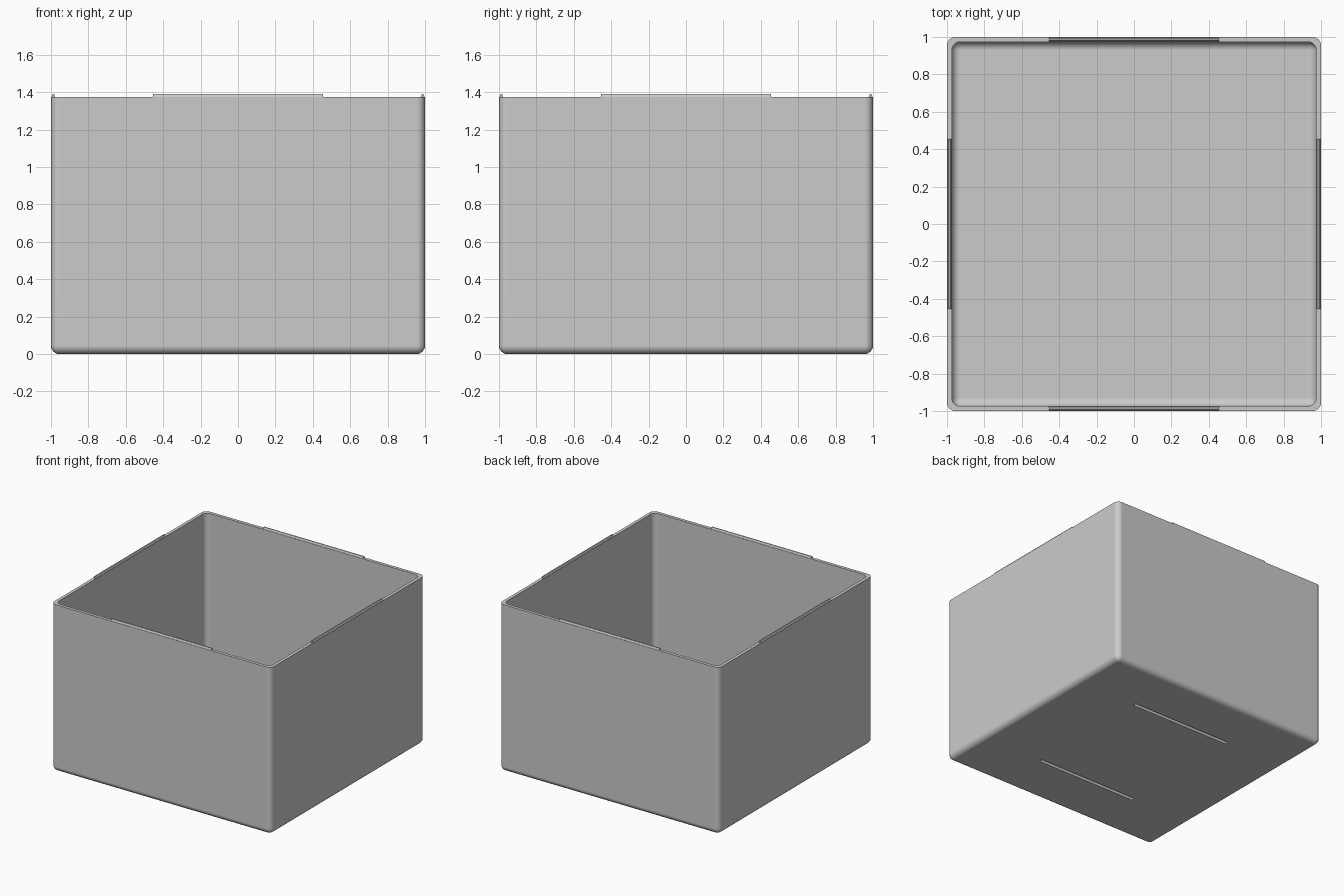
import bpy
import bmesh
from mathutils import Matrix, Vector

RIM = 1.375      # height of the rim
WALL = 0.026     # wall thickness
FLOOR = 0.03     # floor thickness
RIDGE = 0.455    # half length of ridges and grooves

if "Cube" in bpy.data.objects:
    bpy.data.objects.remove(bpy.data.objects["Cube"], do_unlink=True)

grey = bpy.data.materials.new("light grey plastic")
grey.use_nodes = True
grey.diffuse_color = (0.6, 0.6, 0.6, 1)
grey.node_tree.nodes["Principled BSDF"].inputs["Base Color"].default_value = (0.6, 0.6, 0.6, 1)


def add_object(name, bm):
    bmesh.ops.recalc_face_normals(bm, faces=bm.faces)
    mesh = bpy.data.meshes.new(name)
    bm.to_mesh(mesh)
    bm.free()
    mesh.materials.append(grey)
    obj = bpy.data.objects.new(name, mesh)
    bpy.context.collection.objects.link(obj)
    return obj


def rounded_block(name, half, bottom, top, radius):
    """Square block, rounded everywhere except around its top."""
    bm = bmesh.new()
    bmesh.ops.create_cube(bm, size=1)
    for v in bm.verts:
        v.co = Vector((v.co.x * 2 * half, v.co.y * 2 * half, top if v.co.z > 0 else bottom))
    edges = [e for e in bm.edges if min(v.co.z for v in e.verts) < top - 0.01]
    bmesh.ops.bevel(bm, geom=edges, offset=radius, segments=6, profile=0.5, affect='EDGES')
    return add_object(name, bm)


def bar(name, profile, turn, offset):
    """Extrude a (y, z) profile along x, move it, then turn it about z."""
    bm = bmesh.new()
    face = bm.faces.new([bm.verts.new((-RIDGE, y, z)) for y, z in profile])
    ext = bmesh.ops.extrude_face_region(bm, geom=[face])["geom"]
    bmesh.ops.translate(bm, verts=[g for g in ext if isinstance(g, bmesh.types.BMVert)],
                        vec=(2 * RIDGE, 0, 0))
    bm.transform(Matrix.Rotation(turn, 4, 'Z') @ Matrix.Translation(offset))
    return add_object(name, bm)


def cut(target, cutter):
    mod = target.modifiers.new("cut", 'BOOLEAN')
    mod.operation = 'DIFFERENCE'
    mod.solver = 'EXACT'
    mod.object = cutter
    cutter.hide_render = True
    bpy.context.view_layer.objects.active = target
    bpy.ops.object.modifier_apply(modifier=mod.name)
    bpy.data.objects.remove(cutter, do_unlink=True)


# Open box: rounded outside, rounded hollow
box = rounded_block("box", 1, 0, RIM, 0.045)
cut(box, rounded_block("hollow_cutter", 1 - WALL, FLOOR, RIM + 0.2, 0.045))

# Two long grooves under the floor
groove = [(-0.015, -0.01), (0.015, -0.01), (0.015, 0), (0.006, 0.018), (-0.006, 0.018), (-0.015, 0)]
for y in (-0.55, 0.55):
    cut(box, bar("groove_cutter", groove, 0, (0, y, 0)))

# Smooth rounding with crisp rim and flat sides
bpy.ops.object.select_all(action='DESELECT')
box.select_set(True)
bpy.context.view_layer.objects.active = box
bpy.ops.object.shade_smooth_by_angle(angle=0.5)
weighted = box.modifiers.new("flat sides", 'WEIGHTED_NORMAL')
weighted.keep_sharp = True

# Tapered locating ridge in the middle of each rim side
ridge = [(-0.01, -0.004), (0.01, -0.004), (0.01, 0), (0.004, 0.015), (-0.004, 0.015), (-0.01, 0)]
for i, side in enumerate(("back", "right", "front", "left")):
    bar(side + "_rim_ridge", ridge, i * 1.5707963, (0, 0.987, RIM))
